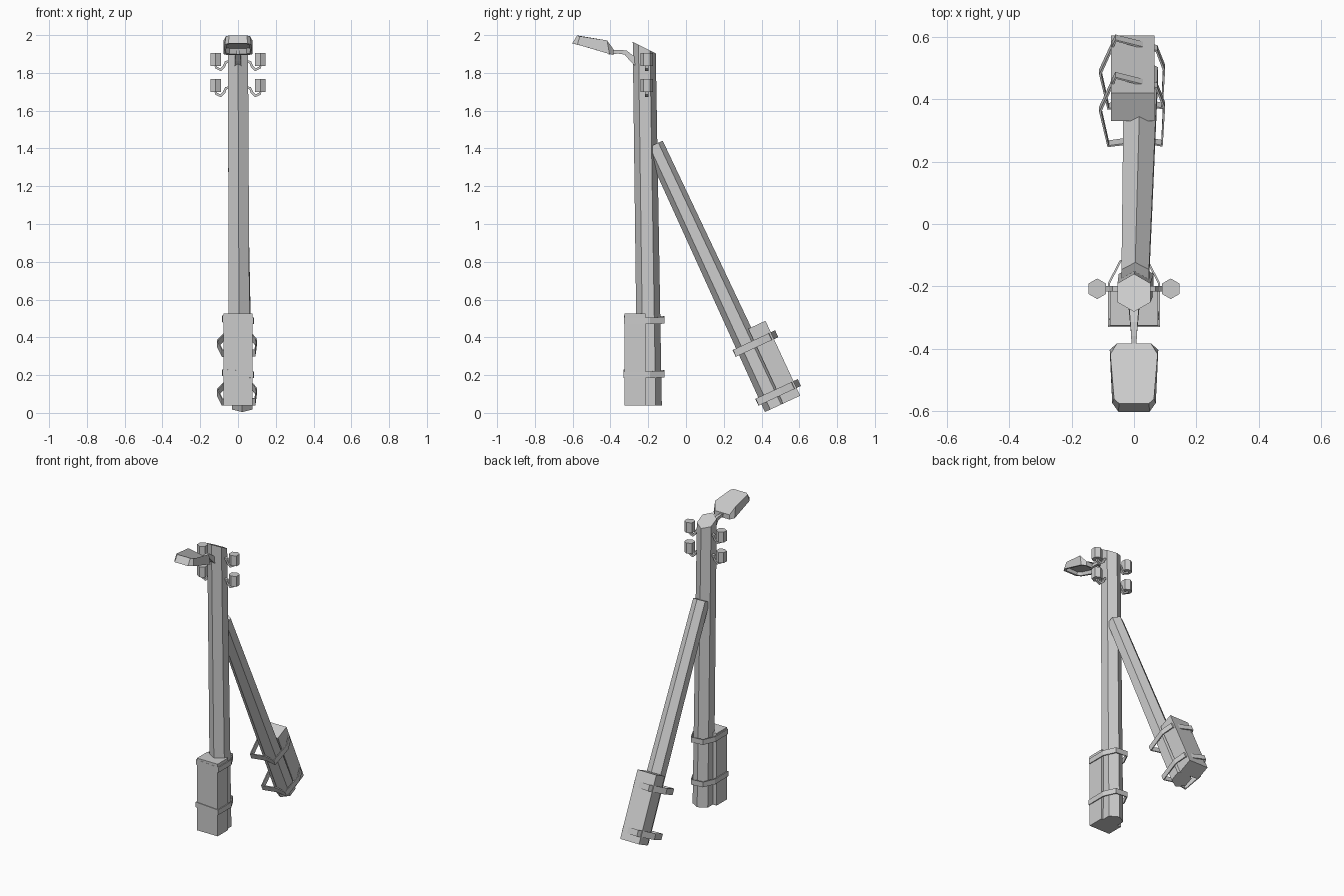
import bpy, bmesh, math
from mathutils import Vector, Matrix

if "Cube" in bpy.data.objects:
    bpy.data.objects.remove(bpy.data.objects["Cube"])


def finish(name, bm, matrix=Matrix()):
    bmesh.ops.recalc_face_normals(bm, faces=bm.faces)
    me = bpy.data.meshes.new(name)
    bm.to_mesh(me)
    bm.free()
    ob = bpy.data.objects.new(name, me)
    ob.matrix_world = matrix
    bpy.context.collection.objects.link(ob)
    return ob


def loft(name, rings, matrix=Matrix()):
    """Join matching rings of points into a closed solid."""
    bm = bmesh.new()
    vs = [[bm.verts.new(p) for p in r] for r in rings]
    n = len(vs[0])
    for a, b in zip(vs, vs[1:]):
        for i in range(n):
            j = (i + 1) % n
            bm.faces.new((a[i], a[j], b[j], b[i]))
    bm.faces.new(vs[0])
    bm.faces.new(vs[-1])
    return finish(name, bm, matrix)


def hexagon(x, y, z, r, slope=0.0):
    """Six-sided ring with points along y; slope tilts it in y."""
    out = []
    for i in range(6):
        a = math.pi / 2 + i * math.pi / 3
        dy = r * math.sin(a)
        out.append((x + r * math.cos(a), y + dy, z + slope * dy))
    return out


def box(name, x0, x1, y0, y1, z0, z1, matrix=Matrix()):
    sec = [(x0, y0), (x1, y0), (x1, y1), (x0, y1)]
    return loft(name, [[(x, y, z) for x, y in sec] for z in (z0, z1)], matrix)


def strap(name, outline, z0, z1, matrix=Matrix(), tilt=0.0):
    """Closed flat band following an outline."""
    bm = bmesh.new()
    lo = [bm.verts.new((x, y, z0 + tilt * x)) for x, y in outline]
    hi = [bm.verts.new((x, y, z1 + tilt * x)) for x, y in outline]
    for i in range(len(outline)):
        j = (i + 1) % len(outline)
        bm.faces.new((lo[i], lo[j], hi[j], hi[i]))
    ob = finish(name, bm, matrix)
    mod = ob.modifiers.new("thickness", 'SOLIDIFY')
    mod.thickness = 0.007
    return ob


def bar(name, path, side, sizes):
    """Rectangular bar along a path; sizes are half width and half height."""
    pts = [Vector(p) for p in path]
    side = Vector(side)
    rings = []
    for i, p in enumerate(pts):
        t = (pts[min(i + 1, len(pts) - 1)] - pts[max(i - 1, 0)]).normalized()
        up = t.cross(side)
        w, h = sizes[i]
        rings.append([p + side * w * a + up * h * b
                      for a, b in ((-1, -1), (1, -1), (1, 1), (-1, 1))])
    return loft(name, rings)


# Main pole with slanted top
loft("main_pole", [hexagon(0.007, -0.193, 0.04, 0.065),
                   hexagon(0, -0.221, 1.934, 0.061, -0.5)])

# Foot block of the main pole and its straps
box("main_foot_block", -0.077, 0.077, -0.326, -0.215, 0.04, 0.525)
for name, front, z in (("main_strap_upper", -0.327, 0.475),
                       ("main_strap_lower", -0.331, 0.19)):
    half = [(0.083, front), (0.084, -0.19), (0.045, -0.115)]
    strap(name, half + [(-x, y) for x, y in reversed(half)], z, z + 0.035, tilt=-0.06)

# Leaning brace in its own tilted frame
frame = Matrix.Translation((0, 0.475, 0.031)) @ Matrix.Rotation(math.radians(24.9), 4, 'X')
loft("brace_pole", [hexagon(0.022, 0, 0, 0.063),
                    hexagon(0.004, 0, 1.531, 0.051)], frame)
box("brace_foot_block", -0.074, 0.066, 0.043, 0.143, 0, 0.437, frame)
for name, z in (("brace_strap_upper", 0.33), ("brace_strap_lower", 0.045)):
    outline = [(-0.085, -0.08), (-0.112, 0.045), (-0.06, 0.168),
               (0.075, 0.13), (0.1, 0.06), (0.092, -0.078), (0.02, -0.066)]
    strap(name, outline, z, z + 0.04, frame)

# Insulators on hooked brackets, both sides, two levels
for side, label in ((-1, "left"), (1, "right")):
    for z, level in ((1.836, "upper"), (1.698, "lower")):
        x = 0.118 * side
        loft(f"insulator_{level}_{label}", [hexagon(x, -0.208, z, 0.033),
                                            hexagon(x, -0.208, z + 0.07, 0.033)])
        bar(f"hook_{level}_{label}",
            [(x, -0.208, z + 0.01), (x * 0.98, -0.208, z - 0.008),
             (x * 0.78, -0.208, z - 0.02), (x * 0.63, -0.208, z - 0.002),
             (x * 0.55, -0.208, z + 0.02), (0.03 * side, -0.208, z + 0.03)],
            (0, 1, 0), [(0.009, 0.007)] * 6)

# Lamp arm
bar("lamp_arm", [(0, -0.25, 1.845), (0, -0.285, 1.875), (0, -0.32, 1.908),
                 (0, -0.36, 1.912), (0, -0.41, 1.908)],
    (1, 0, 0), [(0.018, 0.02), (0.015, 0.016), (0.012, 0.012), (0.009, 0.01), (0.008, 0.01)])


# Lamp head: eight-sided shell, hollow underneath
def mirrored(half):
    return half + [(-x, y, z) for x, y, z in reversed(half)]


bottom = mirrored([(0.05, -0.603, 1.956), (0.07, -0.575, 1.95),
                   (0.078, -0.405, 1.9), (0.055, -0.383, 1.894)])
top = mirrored([(0.048, -0.576, 1.998), (0.064, -0.562, 1.994),
                (0.076, -0.418, 1.972), (0.055, -0.384, 1.925)])
cy = -0.495
inner = [(x * 0.84, cy + (y - cy) * 0.86, 1.9275 - (y - cy) * 0.24) for x, y, z in bottom]
recess = [(x * 0.8, cy + (y - cy) * 0.8, 1.952 - (y - cy) * 0.2) for x, y, z in bottom]
loft("lamp_head", [top, bottom, inner, recess])
